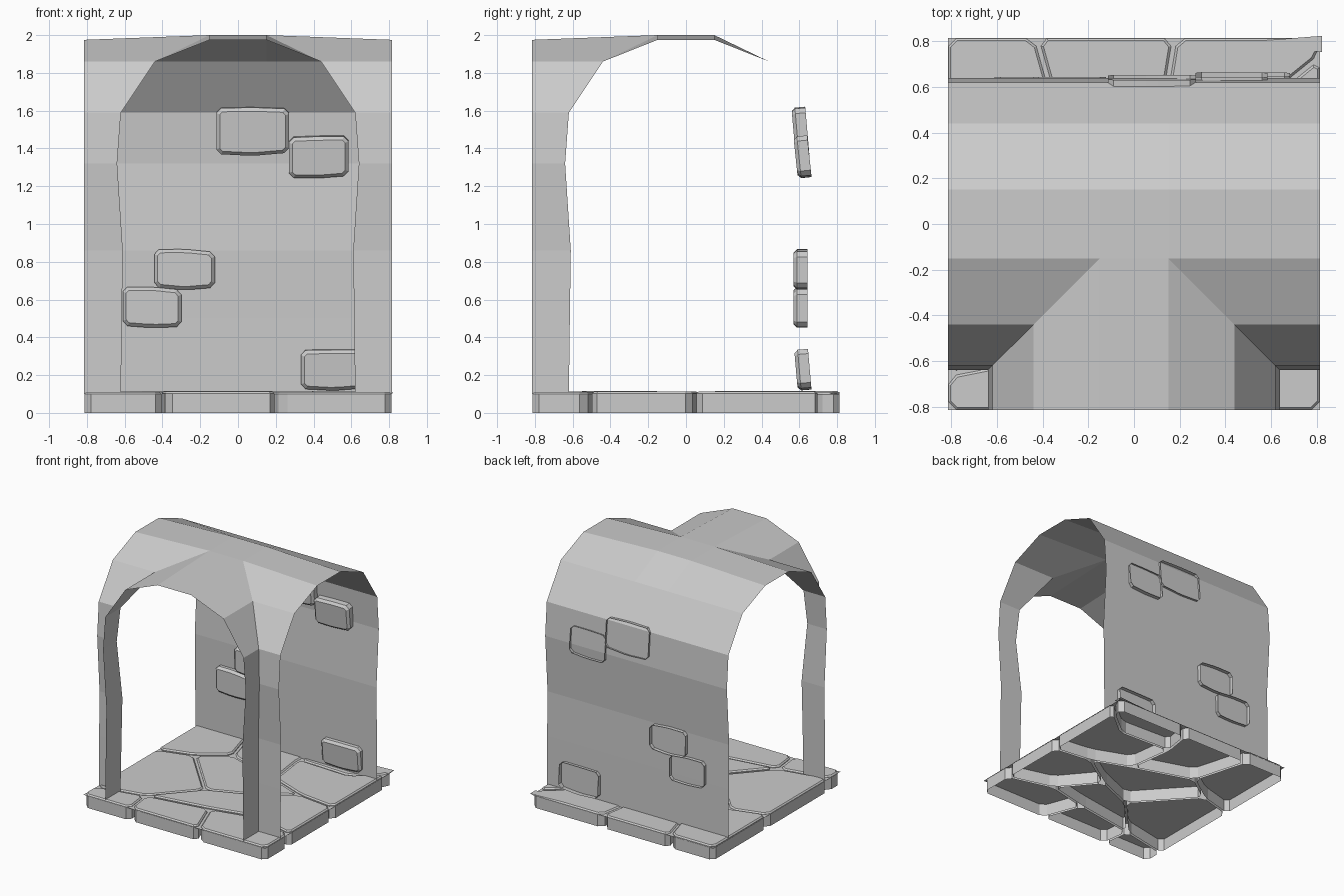
import bpy, bmesh, math, random
from mathutils import Matrix, Vector

if "Cube" in bpy.data.objects:
    bpy.data.objects.remove(bpy.data.objects["Cube"])

random.seed(3)
E = 0.815  # half size of the tile


def finish(bm, name):
    me = bpy.data.meshes.new(name)
    bm.to_mesh(me)
    bm.free()
    ob = bpy.data.objects.new(name, me)
    bpy.context.collection.objects.link(ob)
    return ob


def stone(bm_out, pts, height, gap, corner, edge, mat=Matrix()):
    """Open-bottomed slab: polygon outline, cut corners, chamfered top."""
    bm = bmesh.new()
    f = bm.faces.new([bm.verts.new((x, y, 0)) for x, y in pts])
    f.normal_update()
    if f.normal.z < 0:
        f.normal_flip()
    if gap:
        ring = bmesh.ops.inset_individual(bm, faces=[f], thickness=gap, use_even_offset=True)['faces']
        bmesh.ops.delete(bm, geom=ring, context='FACES')
    bmesh.ops.bevel(bm, geom=bm.verts[:], offset=corner, segments=1, affect='VERTICES')
    bmesh.ops.translate(bm, verts=bm.verts, vec=(0, 0, height - edge))
    bm.normal_update()
    rim = bm.edges[:]
    bmesh.ops.inset_individual(bm, faces=bm.faces[:], thickness=edge, depth=edge, use_even_offset=True)
    rim = [e for e in bm.edges if e.is_boundary]
    new = bmesh.ops.extrude_edge_only(bm, edges=rim)['geom']
    for v in new:
        if isinstance(v, bmesh.types.BMVert):
            v.co.z = 0
    bmesh.ops.recalc_face_normals(bm, faces=bm.faces[:])
    bm.transform(mat)
    me = bpy.data.meshes.new("tmp")
    bm.to_mesh(me)
    bm.free()
    bm_out.from_mesh(me)
    bpy.data.meshes.remove(me)


# Paving: shared nodes, then one string of node letters per flagstone
O = 0.823
N = dict(A=(-O, -O), B=(O, -O), C=(O, O), D=(-O, O),
         f=(-.39, -O), g=(.22, -O), r=(O, -.52), s=(O, .04), t=(O, .74),
         k=(.18, O), l=(-.43, O), m=(-O, -.66), n=(-O, .12),
         a=(-.42, -.58), b=(.1, -.5), c=(.45, -.42), d=(.2, -.12), e=(.5, .08),
         h=(.19, .2), i=(.14, .58), j=(.6, .56), o=(-.3, .36), p=(-.53, .2), q=(-.12, -.25))
bm = bmesh.new()
for word in ("Afam", "fgba", "gBrcb", "rsedc", "stjihe", "tCkij", "kloh i".replace(" ", ""),
             "lDnpo", "nmaqp", "pqdeho", "abcdq"):
    stone(bm, [N[w] for w in word], random.uniform(.108, .116), .01, .035, .01)
finish(bm, "flagstones")

# Mortar sheet between the flagstones
bm = bmesh.new()
bm.faces.new([bm.verts.new((x * E, y * E, .098)) for x, y in ((-1, -1), (1, -1), (1, 1), (-1, 1))])
finish(bm, "mortar_bed")

# Vault: half profile (distance from axis, height), swept along both corridors
H = [(.62, .1), (.615, .5), (.61, .86), (.64, 1.32), (.62, 1.59), (.44, 1.86), (.15, 2.0)]
END_DROP = .025
bm = bmesh.new()


def point(x, y, z):
    # crown sags slightly toward the tile edges
    if z > 1.95 and max(abs(x), abs(y)) > .8:
        z -= END_DROP
    return bm.verts.new((x, y, z))


def quad(*ps):
    bm.faces.new([point(*p) for p in ps])


for (u, z), (w, y) in zip(H, H[1:]):
    # back wall rising into the long barrel
    for x0, x1 in ((-E, -.15), (-.15, .15), (.15, E)):
        quad((x0, u, z), (x1, u, z), (x1, w, y), (x0, w, y))
    # front corner piers: one leaf on each corridor, meeting on the groin
    for s in (-1, 1):
        quad((s * u, -u, z), (s * E, -u, z), (s * E, -w, y), (s * w, -w, y))
        quad((s * u, -u, z), (s * u, -E, z), (s * w, -E, y), (s * w, -w, y))
# crown strips
for x0, x1 in ((-E, -.15), (-.15, .15), (.15, E)):
    quad((x0, .15, 2), (x1, .15, 2), (x1, -.15, 2), (x0, -.15, 2))
quad((-.15, -.15, 2), (.15, -.15, 2), (.15, -E, 2), (-.15, -E, 2))
bmesh.ops.remove_doubles(bm, verts=bm.verts[:], dist=.0005)
bmesh.ops.recalc_face_normals(bm, faces=bm.faces[:])
finish(bm, "vault")

# Loose bricks set through the back wall: x centre, z centre, width, height, y back, tilt
bm = bmesh.new()
for x, z, w, h, y, tilt in ((.078, 1.495, .385, .26, .642, 5), (.427, 1.36, .315, .225, .653, 6),
                            (-.283, .76, .32, .22, .643, 0), (-.455, .56, .31, .22, .643, 0),
                            (.508, .232, .35, .22, .655, -5 + 10)):
    j = [random.uniform(-.01, .01) for _ in range(4)]
    pts = [(-w / 2, -h / 2 + .01 + j[0]), (0, -h / 2), (w / 2, -h / 2 + .01 + j[1]),
           (w / 2, h / 2 - .01 + j[2]), (0, h / 2 - .003), (-w / 2, h / 2 - .01 + j[3])]
    M = Matrix.Translation((x, y, z)) @ Matrix.Rotation(math.radians(90 + tilt), 4, 'X')
    stone(bm, pts, .073, 0, .025, .018, M)
finish(bm, "wall_bricks")
